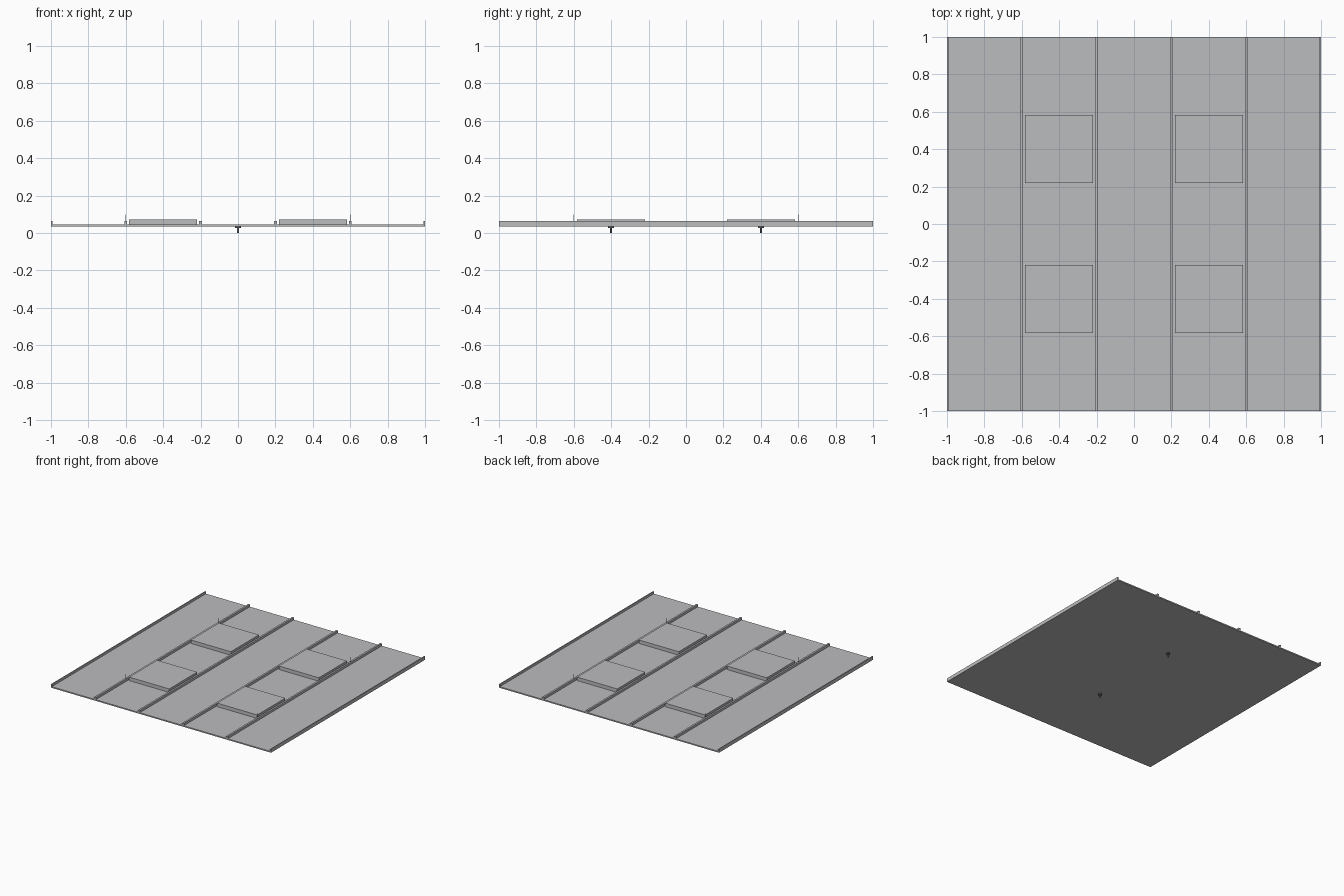
import bpy

if "Cube" in bpy.data.objects:
    bpy.data.objects.remove(bpy.data.objects["Cube"])


def material(name, rgb):
    m = bpy.data.materials.new(name)
    m.diffuse_color = (*rgb, 1.0)
    m.use_nodes = True
    m.node_tree.nodes["Principled BSDF"].inputs["Base Color"].default_value = m.diffuse_color
    return m


GREY = material("metal grey", (0.50, 0.505, 0.52))
DARK = material("dark metal", (0.16, 0.165, 0.17))


def box(name, x, y, z0, z1, sx, sy, mat=GREY):
    bpy.ops.mesh.primitive_cube_add(size=1, location=(x, y, (z0 + z1) / 2))
    ob = bpy.context.object
    ob.name = name
    ob.scale = (sx, sy, z1 - z0)
    bpy.ops.object.transform_apply(location=False, rotation=False, scale=True)
    ob.data.materials.append(mat)
    return ob


def rod(name, x, y, z0, z1, radius, mat, sides=12):
    bpy.ops.mesh.primitive_cylinder_add(vertices=sides, radius=radius, depth=z1 - z0,
                                        location=(x, y, (z0 + z1) / 2))
    ob = bpy.context.object
    ob.name = name
    ob.data.materials.append(mat)
    bpy.ops.object.shade_smooth_by_angle()
    return ob


# Base sheet
box("base_sheet", 0, 0, 0.034, 0.044, 2, 2)

# Upright edge flanges on both sides
for s in (-1, 1):
    box("edge_flange", s * 0.996, 0, 0.034, 0.063, 0.008, 2)

# Standing seams
for x in (-0.6, -0.2, 0.2, 0.6):
    box("standing_seam", x, 0, 0.044, 0.063, 0.015, 2)

# Raised panels, and thin pins on the outer seams
for sx in (-1, 1):
    for sy in (-1, 1):
        box("raised_panel", sx * 0.4, sy * 0.4, 0.044, 0.073, 0.364, 0.364)
        rod("pin", sx * 0.6, sy * 0.6, 0.06, 0.10, 0.002, GREY, 8)

# Bolts beneath the sheet
for y in (-0.4, 0.4):
    rod("bolt_head", 0, y, 0.026, 0.034, 0.016, DARK)
    rod("bolt_stem", 0, y, 0.0, 0.027, 0.005, DARK)
